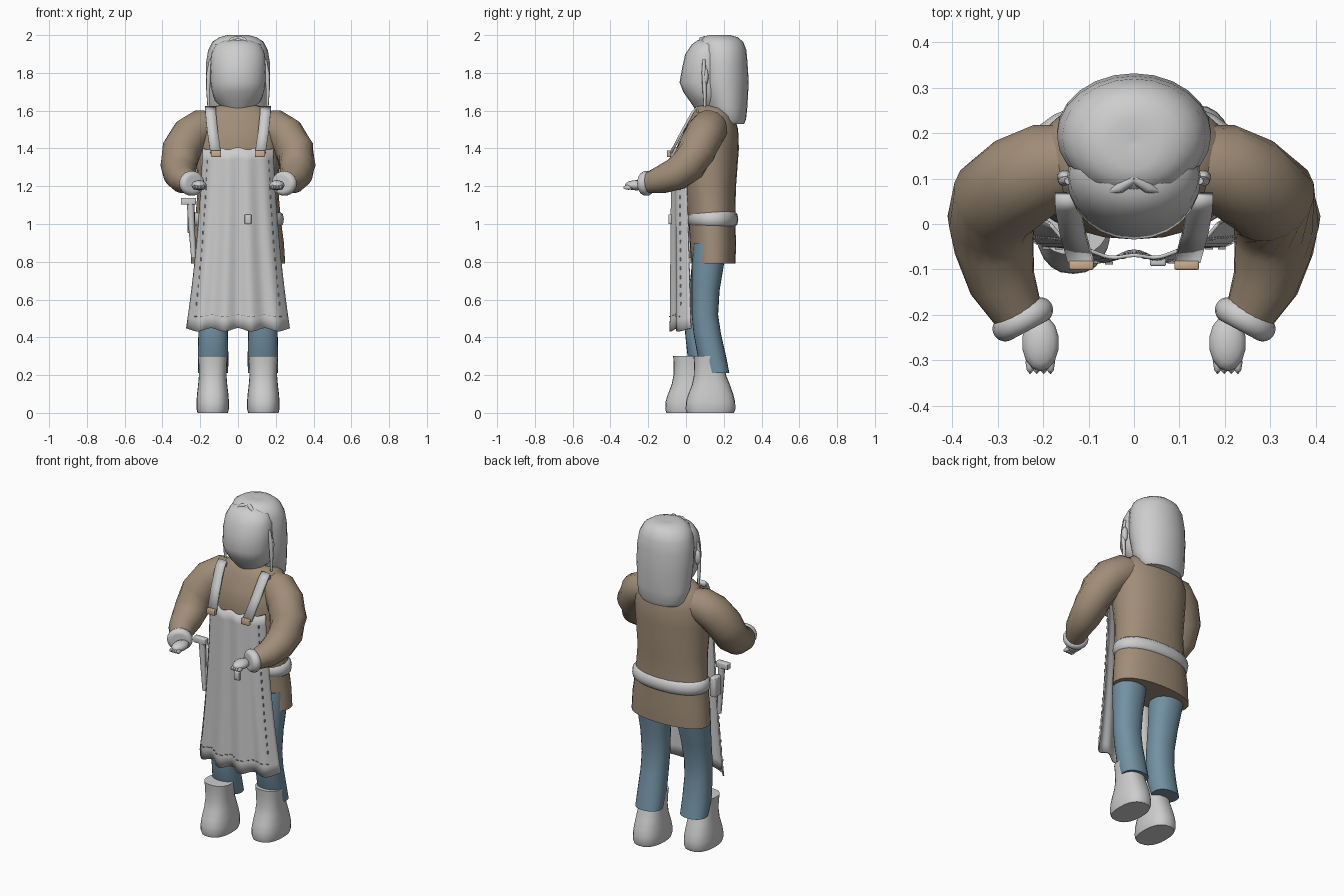
import bpy, bmesh, math
from mathutils import Vector

cube = bpy.data.objects.get("Cube")
if cube:
    bpy.data.objects.remove(cube, do_unlink=True)


def material(name, r, g, b):
    m = bpy.data.materials.new(name)
    m.use_nodes = True
    m.diffuse_color = (r, g, b, 1)
    shader = next(n for n in m.node_tree.nodes if n.type == 'BSDF_PRINCIPLED')
    shader.inputs["Base Color"].default_value = (r, g, b, 1)
    return m


GREY = material("pale grey", .61, .61, .61)
BROWN = material("wool brown", .35, .265, .185)
BLUE = material("denim blue", .17, .285, .37)
TAN = material("buckle tan", .6, .42, .28)
DARK = material("stitch grey", .3, .3, .3)


def finish(name, bm, mat, angle=45):
    bmesh.ops.recalc_face_normals(bm, faces=bm.faces)
    me = bpy.data.meshes.new(name)
    bm.to_mesh(me)
    bm.free()
    me.materials.append(mat)
    me.shade_smooth()
    me.set_sharp_from_angle(angle=math.radians(angle))
    ob = bpy.data.objects.new(name, me)
    bpy.context.collection.objects.link(ob)
    return ob


def skin(name, rings, mat):
    """Closed surface through equal rings of points."""
    bm = bmesh.new()
    loops = [[bm.verts.new(p) for p in ring] for ring in rings]
    n = len(loops[0])
    for a, b in zip(loops, loops[1:]):
        for i in range(n):
            j = (i + 1) % n
            bm.faces.new((a[i], a[j], b[j], b[i]))
    bm.faces.new(loops[0])
    bm.faces.new(loops[-1])
    return finish(name, bm, mat)


def stack(name, levels, mat, cx=0, power=2.2, dy=lambda z: 0, sides=24):
    """Loft of level rounded sections: (z, half width, front y, back y)."""
    def bend(v):
        return math.copysign(abs(v) ** (2 / power), v)
    rings = []
    for z, rx, y0, y1 in levels:
        ring = []
        for i in range(sides):
            a = math.tau * i / sides
            ring.append((cx + rx * bend(math.cos(a)),
                         (y0 + y1) / 2 + dy(z) + (y1 - y0) / 2 * bend(math.sin(a)), z))
        rings.append(ring)
    return skin(name, rings, mat)


def tube(name, path, mat, s=1, sides=14):
    """Round tube along (x, y, z, radius) points, mirrored when s is -1."""
    pts = [Vector((s * x, y, z)) for x, y, z, r in path]
    whole = (pts[-1] - pts[0]).normalized()
    ref = Vector((0, 1, 0)) if abs(whole.z) > .8 else Vector((0, 0, 1))
    rings = []
    for k, p in enumerate(pts):
        t = (pts[min(k + 1, len(pts) - 1)] - pts[max(k - 1, 0)]).normalized()
        u = t.cross(ref).normalized()
        v = t.cross(u)
        rings.append([p + path[k][3] * (u * math.cos(a) + v * math.sin(a))
                      for a in (math.tau * i / sides for i in range(sides))])
    return skin(name, rings, mat)


def ball(name, loc, size, mat, segs=14):
    bm = bmesh.new()
    bmesh.ops.create_uvsphere(bm, u_segments=segs, v_segments=segs // 2 + 1, radius=1)
    bmesh.ops.scale(bm, vec=size, verts=bm.verts)
    bmesh.ops.translate(bm, vec=loc, verts=bm.verts)
    return finish(name, bm, mat, 60)


def box(name, loc, size, mat, bevel=0):
    bm = bmesh.new()
    bmesh.ops.create_cube(bm, size=1)
    bmesh.ops.scale(bm, vec=size, verts=bm.verts)
    bmesh.ops.translate(bm, vec=loc, verts=bm.verts)
    if bevel:
        bmesh.ops.bevel(bm, geom=bm.edges[:], offset=bevel, segments=2, affect='EDGES', profile=.5)
    return finish(name, bm, mat)


def sheet(name, rows, mat, thickness):
    """Cloth from rows of points, given a thickness."""
    bm = bmesh.new()
    grid = [[bm.verts.new(p) for p in row] for row in rows]
    for a, b in zip(grid, grid[1:]):
        for i in range(len(a) - 1):
            bm.faces.new((a[i], a[i + 1], b[i + 1], b[i]))
    ob = finish(name, bm, mat)
    mod = ob.modifiers.new("thickness", 'SOLIDIFY')
    mod.thickness = thickness
    mod.offset = 0
    return ob


# Coat body and belt
stack("coat", [(.79, .25, .025, .262), (.9, .243, .02, .265), (1.03, .226, .012, .26),
               (1.2, .212, -.012, .265), (1.4, .226, -.034, .28), (1.5, .225, -.01, .276),
               (1.57, .2, .025, .257), (1.615, .15, .045, .235), (1.63, .09, .06, .2)], BROWN)
stack("belt", [(.985, .222, .03, .258), (.998, .238, .012, .272), (1.025, .243, .006, .277),
               (1.052, .238, .012, .272), (1.066, .22, .03, .258)], GREY)

# Head and hair
stack("head", [(1.58, .07, .07, .2), (1.62, .085, .04, .2), (1.65, .12, .02, .22),
               (1.7, .138, -.015, .22), (1.75, .145, -.034, .22), (1.83, .148, -.02, .22),
               (1.9, .143, -.004, .22), (1.95, .12, .03, .2), (1.975, .07, .065, .18)], GREY, power=2)
stack("hair", [(1.53, .125, .17, .308), (1.555, .148, .15, .318), (1.62, .162, .1, .325),
               (1.75, .17, .07, .332), (1.85, .17, .065, .326), (1.92, .158, .062, .32),
               (1.965, .135, .066, .302), (1.988, .1, .09, .275), (2.0, .055, .12, .235),
               (1.992, .006, .174, .186)], GREY, power=2)

# Apron cloth: bows round the body, folds deepen toward the hem
TOP, HEM = 1.4, .44


def apron_point(u, z):
    t = (TOP - z) / (TOP - HEM)
    width = .185 + .035 * t + .052 * t * t
    fold = (.003 + .009 * t) * math.cos(u * 12)
    y = -.072 + (.07 + .018 * t) * abs(u) ** 3 + fold
    return Vector((u * width, y, z))


rows = []
for k in range(17):
    t = k / 16
    row = []
    for i in range(49):
        u = i / 24 - 1
        ripple = .009 * t ** 6 * math.cos(u * 12) + .006 * (1 - t) ** 8 * math.cos(u * 11)
        row.append(apron_point(u, TOP + (HEM - TOP) * t) + Vector((0, 0, ripple)))
    rows.append(row)
sheet("apron", rows, GREY, .008)
box("apron_toggle", (.053, -.083, 1.025), (.036, .02, .052), GREY, .005)

# Apron stitching
for k in range(17):
    for s in (-1, 1):
        p = apron_point(.87 * s, 1.33 - .047 * k)
        box("side_stitch", p - Vector((0, .006, 0)), (.004, .006, .018), DARK)
    u = (k - 8) / 9.5
    p = apron_point(u, .515 + .006 * math.cos(u * 12))
    box("hem_stitch", p - Vector((0, .006, 0)), (.017, .006, .004), DARK)

for s, side in ((1, "left"), (-1, "right")):
    # Sleeve, cuff and hand
    tube(side + "_sleeve", [(.12, .14, 1.52, .08), (.19, .125, 1.51, .098), (.25, .095, 1.47, .104),
                            (.3, .055, 1.39, .104), (.315, .01, 1.31, .096), (.308, -.05, 1.265, .088),
                            (.29, -.13, 1.235, .074), (.252, -.205, 1.215, .054)], BROWN, s, 18)
    axis = Vector((-.47 * s, -.88, 0))
    across = Vector((.88 * s, -.47, 0))
    rings = []
    for i in range(17):
        a = math.pi * i / 16
        mid = Vector((.245 * s, -.21, 1.215)) - axis * .028 * math.cos(a)
        r = .044 + .028 * math.sin(a)
        rings.append([mid + across * r * math.cos(b) + Vector((0, 0, r * .92 * math.sin(b)))
                      for b in (math.tau * j / 18 for j in range(18))])
    skin(side + "_cuff", rings, GREY)
    ball(side + "_hand", (.206 * s, -.262, 1.205), (.041, .062, .027), GREY)
    for k in range(4):
        ball(side + "_finger", ((.184 + .015 * k) * s, -.305, 1.194), (.0105, .027, .013), GREY, 8)

    # Shoulder strap and its clip
    path = [(.146, .062, 1.59), (.146, .058, 1.618), (.145, .035, 1.59), (.135, -.02, 1.49), (.118, -.08, 1.375)]
    sheet(side + "_strap", [[((x - .028) * s, y, z), ((x + .028) * s, y, z)] for x, y, z in path], GREY, .014)
    box(side + "_clip", (.116 * s, -.09, 1.372), (.054, .022, .034), TAN, .004)

    # Ear, face lock and parted fringe
    ball(side + "_ear", (.152 * s, .105, 1.78), (.018, .014, .045), GREY, 10)
    tube(side + "_face_lock", [(.145, .095, 1.87, .008), (.155, .095, 1.8, .012),
                               (.158, .098, 1.72, .011), (.155, .1, 1.62, .007)], GREY, s, 8)
    tube(side + "_fringe", [(0, .1, 1.985, .01), (.03, .08, 1.978, .012), (.06, .07, 1.958, .004)], GREY, s, 8)

    # Trouser leg falling over the back of the boot: the right foot steps forward
    stride = 0 if s > 0 else -.108
    stack(side + "_trouser_leg", [(.21, .08, .1, .23), (.3, .081, .062, .212), (.42, .078, .04, .185),
                                  (.52, .08, .03, .17), (.65, .086, .03, .178), (.78, .096, .03, .2),
                                  (.9, .1, .04, .22)], BLUE, .132 * s, 2.2,
          lambda z: stride * .5 * max(0, min(1, (.75 - z) / .4)))
    stack(side + "_boot", [(0, .08, .004, .254), (.02, .086, -.002, .262), (.06, .086, .0, .26),
                           (.1, .083, .012, .25), (.15, .077, .032, .232), (.2, .073, .042, .212),
                           (.26, .075, .043, .2), (.3, .079, .04, .198)], GREY, .134 * s, 2.4, lambda z: stride)

# Hammer and pouch hanging from the belt
tube("hammer_handle", [(-.252, .015, 1.12, .02), (-.245, .015, .98, .017), (-.235, .015, .82, .013)], GREY, 1, 8)
box("hammer_head", (-.262, .015, 1.12), (.08, .035, .036), GREY, .005)
box("belt_pouch", (-.248, .07, 1.01), (.04, .065, .12), GREY, .01)
